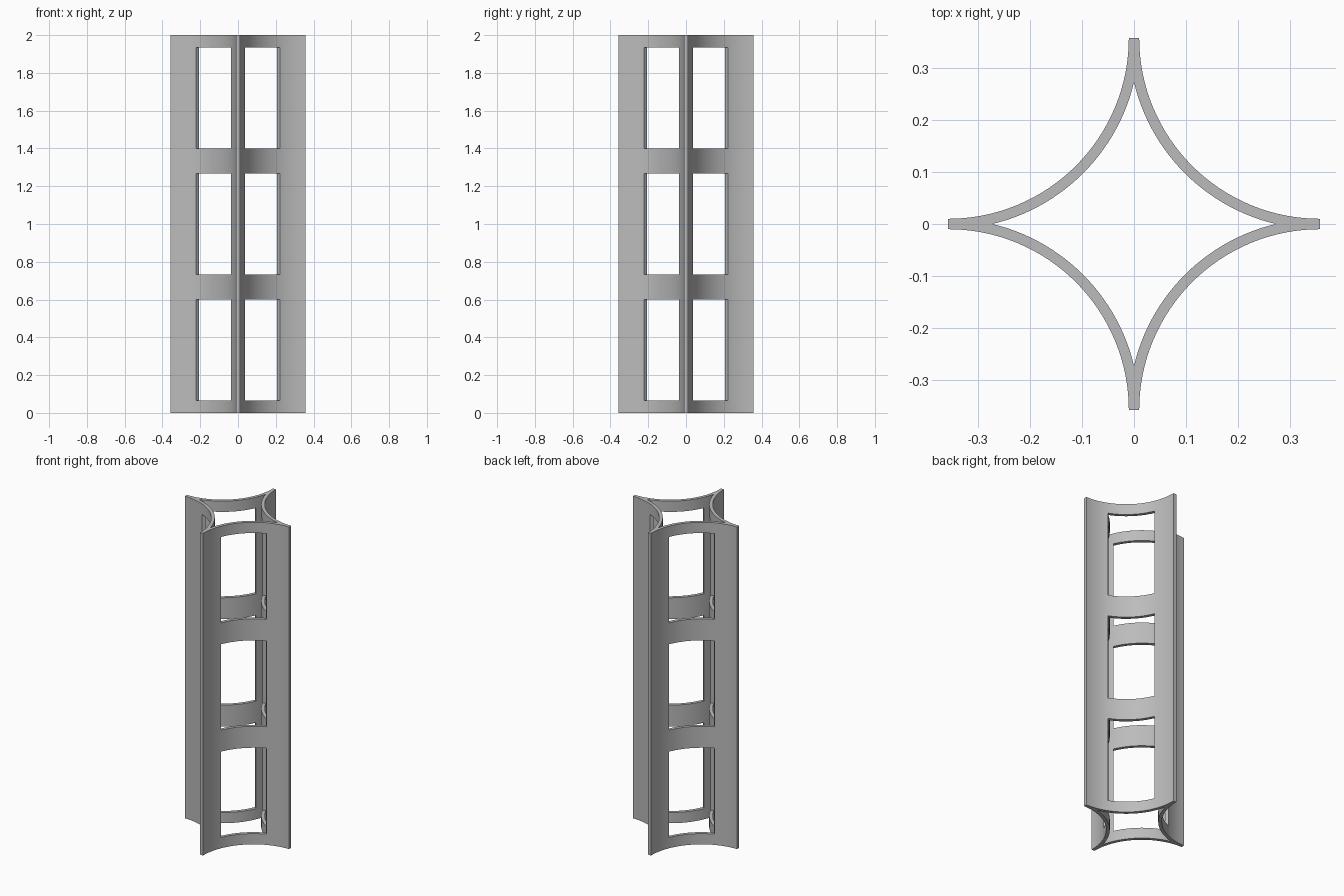
import bpy, bmesh, math
from mathutils import Matrix, Vector

default = bpy.data.objects.get("Cube")
if default:
    bpy.data.objects.remove(default, do_unlink=True)

HEIGHT = 2.0
TIP = 0.358          # reach of each fin, also the arc centre offset
FIN = 0.01           # half thickness of a fin tip
WALL = 0.02          # panel thickness
RADIUS = TIP - FIN
WINDOW_WIDTH = 0.262
WINDOW_HEIGHT = 0.5333
SEGMENTS = 32


def star_outline(radius, cusp_angle):
    """Four concave arcs, one per quadrant, going counter-clockwise."""
    points = []
    for quarter in range(4):
        turn = Matrix.Rotation(quarter * math.pi / 2, 3, 'Z')
        for i in range(SEGMENTS + 1):
            t = i / SEGMENTS
            a = 1.5 * math.pi - cusp_angle - t * (math.pi / 2 - 2 * cusp_angle)
            p = turn @ Vector((TIP + radius * math.cos(a), TIP + radius * math.sin(a), 0))
            if not points or (p - points[-1]).length > 1e-5:
                points.append(p)
    if (points[0] - points[-1]).length < 1e-5:
        points.pop()
    return points


def prism(name, points, bottom, top):
    bm = bmesh.new()
    face = bm.faces.new([bm.verts.new((p.x, p.y, bottom)) for p in points])
    result = bmesh.ops.extrude_face_region(bm, geom=[face])
    verts = [v for v in result["geom"] if isinstance(v, bmesh.types.BMVert)]
    bmesh.ops.translate(bm, verts=verts, vec=(0, 0, top - bottom))
    bmesh.ops.recalc_face_normals(bm, faces=bm.faces)
    mesh = bpy.data.meshes.new(name)
    bm.to_mesh(mesh)
    bm.free()
    obj = bpy.data.objects.new(name, mesh)
    bpy.context.collection.objects.link(obj)
    return obj


# Solid four-pointed column and the hollow inside it
column = prism("curved_column", star_outline(RADIUS, 0), 0, HEIGHT)
inner = RADIUS + WALL
cutters = [prism("hollow_cutter", star_outline(inner, math.acos(TIP / inner)), -0.1, HEIGHT + 0.1)]

# Three rows of windows, cut diagonally through opposite panels
for row in range(3):
    z = HEIGHT / 6 + row * HEIGHT / 3
    for angle in (math.pi / 4, -math.pi / 4):
        turn = Matrix.Rotation(angle, 3, 'Z')
        corners = [turn @ Vector((sx, sy * WINDOW_WIDTH / 2, 0))
                   for sx, sy in ((-1, -1), (1, -1), (1, 1), (-1, 1))]
        cutters.append(prism("window_cutter", corners, z - WINDOW_HEIGHT / 2, z + WINDOW_HEIGHT / 2))

for cutter in cutters:
    cutter.hide_render = True
    mod = column.modifiers.new("cut", 'BOOLEAN')
    mod.operation = 'DIFFERENCE'
    mod.solver = 'EXACT'
    mod.object = cutter

# Bake the cuts and drop the helpers
bpy.context.view_layer.update()
evaluated = column.evaluated_get(bpy.context.evaluated_depsgraph_get())
mesh = bpy.data.meshes.new_from_object(evaluated)
column.modifiers.clear()
column.data = mesh
for cutter in cutters:
    bpy.data.objects.remove(cutter, do_unlink=True)

# Single grey material
grey = bpy.data.materials.new("plain_grey")
grey.use_nodes = True
colour = (0.5, 0.5, 0.5, 1)
grey.diffuse_color = colour
grey.node_tree.nodes["Principled BSDF"].inputs["Base Color"].default_value = colour
mesh.materials.clear()
mesh.materials.append(grey)

# Smooth curved walls, sharp rims
bpy.ops.object.select_all(action='DESELECT')
column.select_set(True)
bpy.context.view_layer.objects.active = column
bpy.ops.object.shade_smooth_by_angle(angle=math.radians(30))
